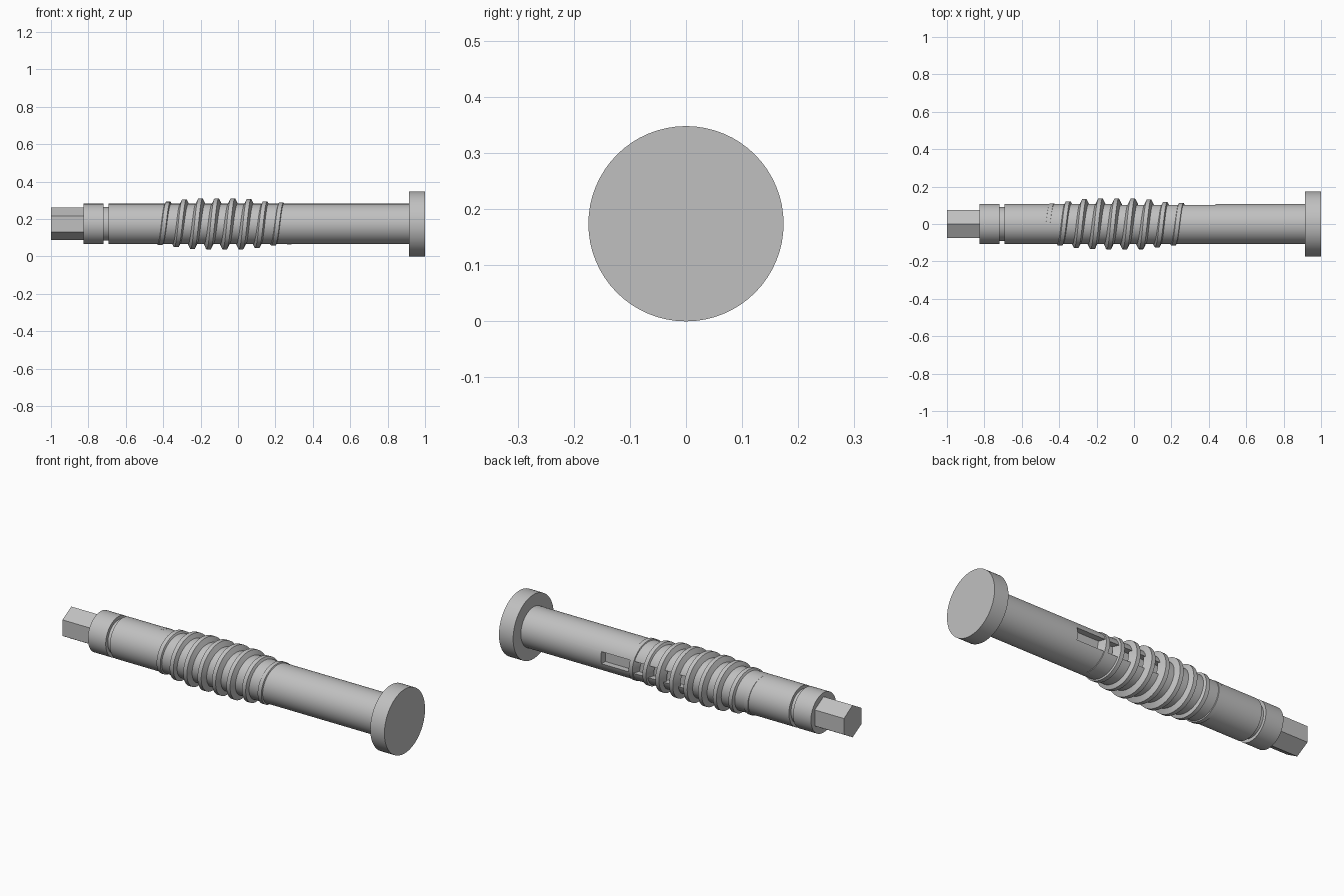
import bpy, bmesh, math
from math import sin, cos, pi

AXIS_Z = 0.174      # height of the long axis
SHAFT_R = 0.108

if "Cube" in bpy.data.objects:
    bpy.data.objects.remove(bpy.data.objects["Cube"])

steel = bpy.data.materials.new("plain_grey")
steel.use_nodes = True
GREY = (0.53, 0.53, 0.53, 1)
steel.diffuse_color = GREY
steel.node_tree.nodes["Principled BSDF"].inputs["Base Color"].default_value = GREY


def finish(name, bm):
    bmesh.ops.recalc_face_normals(bm, faces=bm.faces)
    mesh = bpy.data.meshes.new(name)
    bm.to_mesh(mesh)
    bm.free()
    mesh.materials.append(steel)
    obj = bpy.data.objects.new(name, mesh)
    bpy.context.collection.objects.link(obj)
    return obj


def smooth(obj):
    bpy.ops.object.select_all(action='DESELECT')
    obj.select_set(True)
    bpy.context.view_layer.objects.active = obj
    bpy.ops.object.shade_smooth_by_angle(angle=math.radians(30))


def polar(bm, x, r, a):
    """Vertex at angle a from straight up, turning towards the back."""
    return bm.verts.new((x, r * sin(a), AXIS_Z + r * cos(a)))


def bridge(bm, a, b):
    n = len(a)
    for i in range(n):
        j = (i + 1) % n
        bm.faces.new((a[i], a[j], b[j], b[i]))


def turned(name, profile, sides):
    """Solid turned around the long axis from (x, radius) points."""
    bm = bmesh.new()
    rings = [[polar(bm, x, r, 2 * pi * i / sides) for i in range(sides)]
             for x, r in profile]
    for a, b in zip(rings, rings[1:]):
        bridge(bm, a, b)
    bm.faces.new(rings[0])
    bm.faces.new(rings[-1])
    return finish(name, bm)


# Shaft with a retaining groove
shaft = turned("shaft", [(-0.825, SHAFT_R), (-0.718, SHAFT_R), (-0.718, 0.09),
                         (-0.693, 0.09), (-0.693, SHAFT_R), (0.915, SHAFT_R)], 64)

# Keyway cut into the back of the shaft
bm = bmesh.new()
bmesh.ops.create_cube(bm, size=1)
for v in bm.verts:
    v.co.x = 0.165 + v.co.x * 0.54
    v.co.y = 0.12 + v.co.y * 0.1
    v.co.z = AXIS_Z + v.co.z * 0.066
cutter = finish("keyway_cutter", bm)
cutter.hide_render = True
cut = shaft.modifiers.new("keyway", 'BOOLEAN')
cut.operation = 'DIFFERENCE'
cut.solver = 'EXACT'
cut.object = cutter
bpy.context.view_layer.objects.active = shaft
bpy.ops.object.modifier_apply(modifier=cut.name)
bpy.data.objects.remove(cutter)
smooth(shaft)

# End flange and hexagonal drive
smooth(turned("end_flange", [(0.915, 0.174), (1.0, 0.174)], 64))
turned("hex_drive", [(-1.0, 0.087), (-0.82, 0.087)], 6)

# Worm thread, fading into the shaft at both ends
PITCH, STEPS = 0.0865, 48
CREST = [(-0.48, 0.106), (-0.37, 0.119), (-0.28, 0.132), (-0.2, 0.136),
         (0.03, 0.136), (0.11, 0.128), (0.16, 0.118), (0.27, 0.111)]


def crest_radius(x):
    for (x0, r0), (x1, r1) in zip(CREST, CREST[1:]):
        if x <= x1:
            return r0 + (r1 - r0) * (x - x0) / (x1 - x0)
    return CREST[-1][1]


bm = bmesh.new()
rings = []
for i in range(int(8.5 * STEPS) + 1):
    a = 2 * pi * i / STEPS
    x = -0.46 + PITCH * i / STEPS
    r = crest_radius(x)
    section = [(-0.03, r - 0.04), (-0.011, r), (0.011, r), (0.03, r - 0.04)]
    rings.append([polar(bm, x + dx, rr, a) for dx, rr in section])
for p, q in zip(rings, rings[1:]):
    bridge(bm, p, q)
bm.faces.new(rings[0])
bm.faces.new(rings[-1])
smooth(finish("worm_thread", bm))
